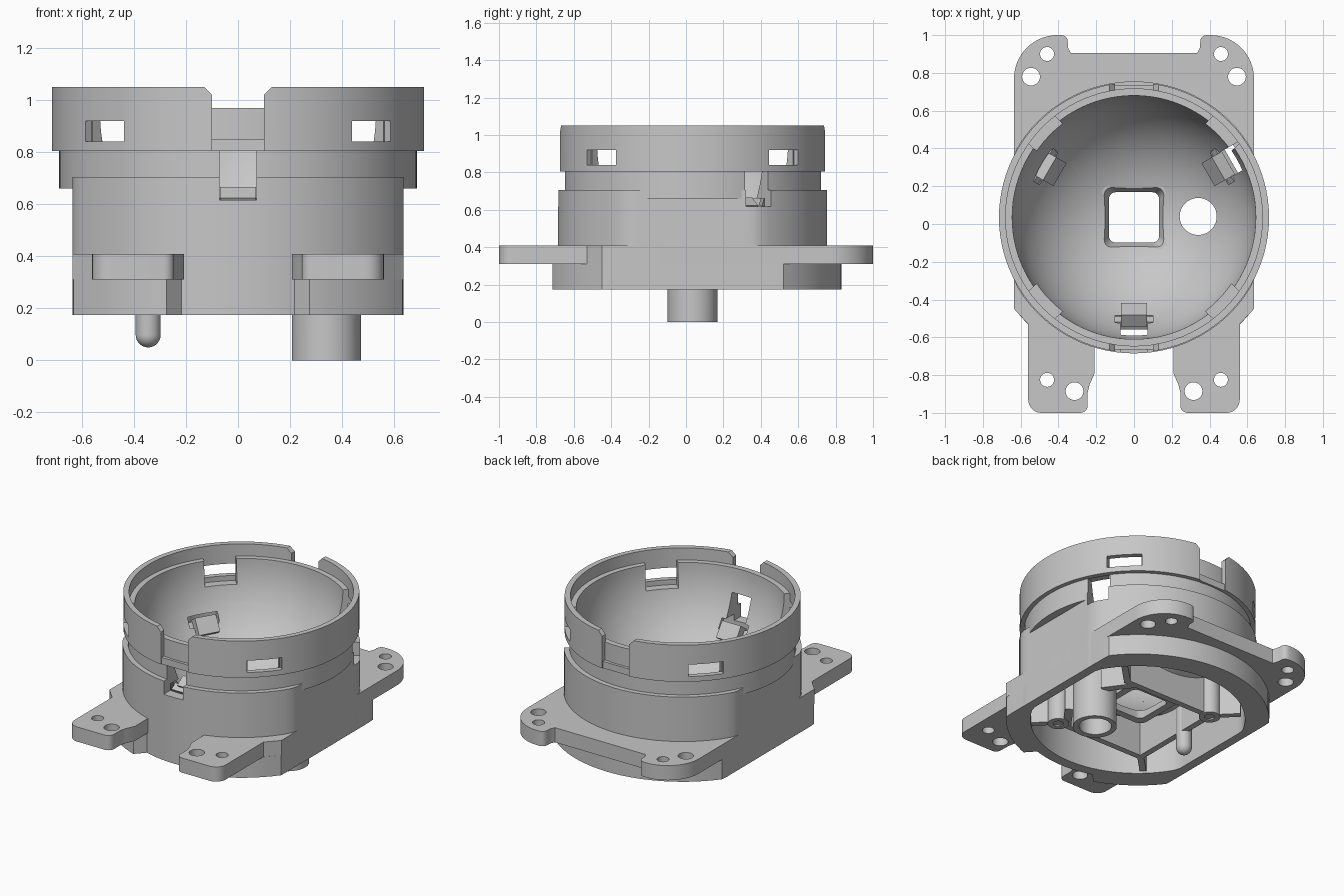
import bpy, bmesh
from math import sin, cos, pi, radians
from mathutils import Matrix

if "Cube" in bpy.data.objects:
    bpy.data.objects.remove(bpy.data.objects["Cube"])

CY = 0.035      # centre of the round parts along y
HALF = 0.635    # half width between the flat sides
BALL_Z, BALL_R = 0.97, 0.645

grey = bpy.data.materials.new("plain grey")
grey.use_nodes = True
grey.diffuse_color = (0.57, 0.57, 0.57, 1)
grey.node_tree.nodes["Principled BSDF"].inputs["Base Color"].default_value = (0.57, 0.57, 0.57, 1)


def finish(name, bm):
    bmesh.ops.recalc_face_normals(bm, faces=bm.faces)
    me = bpy.data.meshes.new(name)
    bm.to_mesh(me)
    bm.free()
    me.materials.append(grey)
    ob = bpy.data.objects.new(name, me)
    bpy.context.collection.objects.link(ob)
    return ob


def prism(name, pts, z0, z1, matrix=None, taper=1):
    bm = bmesh.new()
    face = bm.faces.new([bm.verts.new((x, y, z0)) for x, y in pts])
    geom = bmesh.ops.extrude_face_region(bm, geom=[face])["geom"]
    for v in geom:
        if isinstance(v, bmesh.types.BMVert):
            v.co = (v.co.x * taper, CY + (v.co.y - CY) * taper, z1)
    if matrix:
        bm.transform(matrix)
    return finish(name, bm)


def arc(x, y, r, a0, a1, n=8):
    return [(x + r * cos(radians(a0 + (a1 - a0) * i / n)),
             y + r * sin(radians(a0 + (a1 - a0) * i / n))) for i in range(n + 1)]


def circle(r, x=0, y=CY, n=96, clip=9):
    return [(max(-clip, min(clip, px)), py) for px, py in arc(x, y, r, 0, 360, n)[:-1]]


def rounded_square(h, r):
    return [p for sx, sy, a in ((1, 1, 0), (-1, 1, 90), (-1, -1, 180), (1, -1, 270))
            for p in arc(sx * (h - r), CY + sy * (h - r), r, a, a + 90, 5)]


def revolve(name, profile, x=0, y=CY, n=96):
    bm = bmesh.new()
    verts = [bm.verts.new((r, 0, z)) for r, z in profile]
    edges = [bm.edges.new(pair) for pair in zip(verts, verts[1:])]
    bmesh.ops.spin(bm, geom=verts + edges, cent=(0, 0, 0), axis=(0, 0, 1),
                   angle=2 * pi, steps=n, use_merge=True)
    bmesh.ops.remove_doubles(bm, verts=bm.verts, dist=0.0001)
    bmesh.ops.translate(bm, verts=bm.verts, vec=(x, y, 0))
    return finish(name, bm)


def polar_box(name, angle, r, z, size, tilt=0, cy=CY):
    """Box placed at a radius and angle around a vertical axis."""
    bm = bmesh.new()
    bmesh.ops.create_cube(bm, size=1)
    bm.transform(Matrix.Translation((0, cy, 0)) @ Matrix.Rotation(radians(angle), 4, "Z")
                 @ Matrix.Translation((r, 0, z)) @ Matrix.Rotation(radians(tilt), 4, "Y")
                 @ Matrix.Diagonal((*size, 1)))
    return finish(name, bm)


helpers = []


def cutter(ob):
    ob.hide_render = True
    helpers.append(ob)
    return ob


def cut(ob, *cutters):
    """Subtract each cutter; the second solver steps in if the first changes nothing."""
    for c in cutters:
        before = len(ob.data.vertices)
        for solver in ("MANIFOLD", "EXACT"):
            mod = ob.modifiers.new("cut", "BOOLEAN")
            mod.operation, mod.solver, mod.object = "DIFFERENCE", solver, c
            bpy.context.view_layer.update()
            graph = bpy.context.evaluated_depsgraph_get()
            me = bpy.data.meshes.new_from_object(ob.evaluated_get(graph))
            ob.modifiers.clear()
            if len(me.vertices) not in (0, before):
                ob.data = me
                break
    return ob


# Cutters
CLIPS, DIAGONALS = (30, 150, 270), (43.5, 136.5, 223.5, 316.5)
ball_arc = [(BALL_R * sin(radians(a)), BALL_Z - BALL_R * cos(radians(a))) for a in range(0, 91, 3)]
ball = cutter(revolve("ball_cutter", ball_arc + [(BALL_R, 1.2), (0, 1.2)]))
cavity = cutter(prism("cavity_cutter", circle(0.65, clip=0.575), 0.1, 0.66))
slots = [cutter(polar_box("slot_cutter", a, 0.63, 0.715, (0.41, 0.142, 0.197))) for a in CLIPS]
pockets = [cutter(polar_box("pocket_cutter", a, 0.565, 0.64, (0.09, 0.2, 0.12))) for a in CLIPS]
windows = [cutter(polar_box("window_cutter", a, 0.7, 0.88, (0.2, 0.215, 0.08))) for a in DIAGONALS]
notches = [cutter(polar_box("notch_cutter", a, 0.65, 0.9, (0.12, 0.2, 0.22))) for a in DIAGONALS]
tube_hole = cutter(prism("tube_hole_cutter", circle(0.098, 0.34, 0.04, 48), -0.1, 0.7))
bottom_hole = cutter(prism("bottom_hole_cutter", rounded_square(0.17, 0.045), 0.1, 0.5))
gap = cutter(prism("gap_cutter", [(-0.1, 0.7), (0.1, 0.7), (0.1, 1.02), (0.14, 1.06),
                                  (-0.14, 1.06), (-0.1, 1.02)], -1, 1,
                   Matrix.Rotation(pi / 2, 4, "X")))

# Mounting plate with ears and screw holes
half = [(0.335, 0.905), (0.348, 0.93), (0.352, 0.97)]
half += arc(0.385, 0.965, 0.035, 180, 90, 4) + arc(0.405, 0.77, 0.23, 90, 0, 16)
half += [(HALF, -0.45), (0.56, -0.53)] + arc(0.49, -0.93, 0.07, 0, -90)
half += arc(0.285, -0.96, 0.04, -90, -180, 5) + [(0.245, -0.89), (0.235, -0.85), (0.208, -0.79), (0.208, -0.55)]
outline = half + [(-x, y) for x, y in reversed(half)]
screw_holes = [cutter(prism("screw_hole_cutter", circle(r, s * x, y, 32), 0.2, 0.5))
               for s in (1, -1) for x, y, r in ((0.46, 0.9, 0.037), (0.545, 0.78, 0.047),
                                                (0.46, -0.825, 0.037), (0.315, -0.885, 0.047))]
cut(prism("mounting_plate", outline, 0.31, 0.408), cavity, *screw_holes)

# Lower skirt, relieved between the front ears
relief = cutter(prism("relief_cutter", [(-0.3, -0.74), (-0.208, -0.64), (0.208, -0.64),
                                        (0.3, -0.74), (0.3, -0.9), (-0.3, -0.9)], 0.1, 0.5))
cut(prism("lower_skirt", circle(0.797, clip=HALF), 0.175, 0.31), cavity, relief)

# Main body, collar and rim
cut(prism("main_body", circle(0.72, clip=HALF), 0.175, 0.705), cavity, ball, *slots)
cut(prism("collar", circle(0.687), 0.66, 0.806), ball, *slots)
cut(revolve("rim", [(0.68, 0.805), (0.715, 0.805), (0.715, 1.05), (0.68, 1.05), (0.68, 0.805)]),
    gap, *windows)

# Bowl with a lip
outer_arc = [(0.675 * sin(radians(a)), BALL_Z - 0.675 * cos(radians(a))) for a in range(75, -1, -3)]
cut(revolve("bowl", ball_arc + [(0.683, BALL_Z), (0.683, 0.8)] + outer_arc),
    bottom_hole, tube_hole, *slots, *pockets, *notches)

# Funnel-shaped sensor frame in the bowl floor
funnel = cutter(prism("funnel_cutter", rounded_square(0.128, 0.035), 0.27, 0.38, taper=1.3))
cut(prism("sensor_frame", rounded_square(0.18, 0.05), 0.285, 0.36), ball, funnel)

# Ledges in the rim gaps
for a in (90, 270):
    polar_box("gap_ledge", a, 0.685, 0.827, (0.03, 0.2, 0.045))

# Bearing clips with their axles
for a in CLIPS:
    polar_box("bearing_block", a, 0.515, 0.6, (0.075, 0.14, 0.11), 35)
    polar_box("bearing_axle", a, 0.56, 0.59, (0.05, 0.2, 0.05), 35)

# Cable tube and guide pin under the bowl
cut(prism("cable_tube", circle(0.133, 0.34, 0.035, 48), 0, 0.55), ball, tube_hole)
tip = [(0.048 * sin(radians(a)), 0.098 - 0.048 * cos(radians(a))) for a in range(0, 91, 10)]
cut(revolve("guide_pin", tip + [(0.048, 0.5), (0, 0.5)], -0.345, 0.06, 32), ball)

# Stiffening ribs: a square with a spoke at each corner, and two screw posts
RIB = 0.325
for a in (90, 180, 270):
    cut(polar_box("square_rib", a, RIB, 0.4, (0.04, 2 * RIB, 0.42), cy=0), ball)
for a in (45, 135, 225, 315):
    cut(polar_box("corner_spoke", a, 0.55, 0.4, (0.2, 0.04, 0.42), cy=0), ball)
for s in (1, -1):
    cut(polar_box("side_rib", s * 36, 0.4, 0.4, (0.05, 0.2, 0.42), -0.0, 0), ball)
    post = prism("screw_post", circle(0.065, s * RIB, -s * RIB, 32), 0.185, 0.62)
    post_hole = cutter(prism("post_hole_cutter", circle(0.032, s * RIB, -s * RIB, 24), 0.1, 0.3))
    cut(post, ball, post_hole)

# Clean up helpers and shade
for h in helpers:
    bpy.data.objects.remove(h)
bpy.ops.object.select_all(action="DESELECT")
for ob in bpy.context.collection.objects:
    if ob.type == "MESH":
        ob.select_set(True)
        bpy.context.view_layer.objects.active = ob
bpy.ops.object.shade_smooth_by_angle(angle=radians(30))
